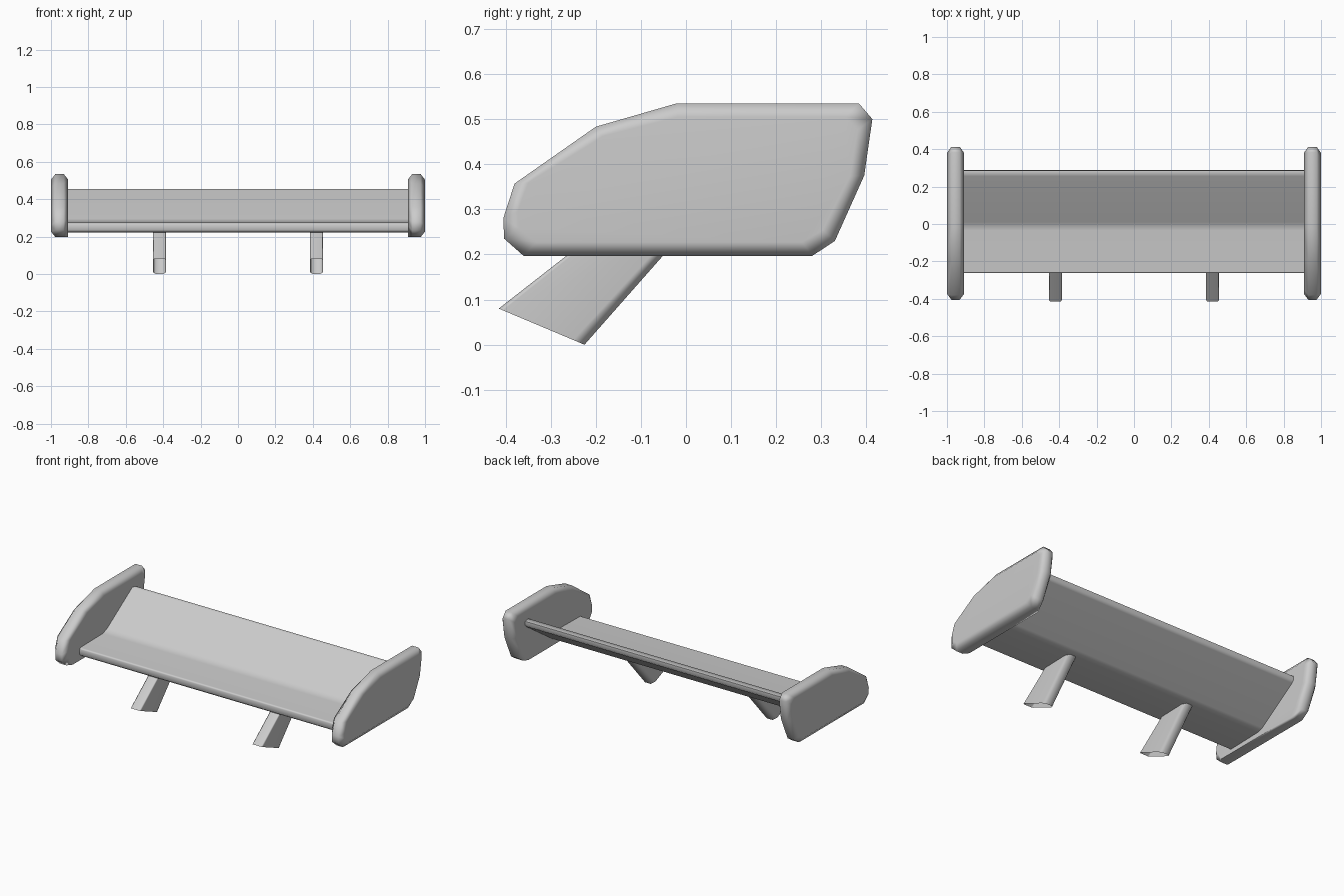
import bpy, bmesh, math

cube = bpy.data.objects.get("Cube")
if cube:
    bpy.data.objects.remove(cube, do_unlink=True)

grey = bpy.data.materials.new("light_grey")
grey.use_nodes = True
COLOUR = (0.6, 0.6, 0.6, 1)
grey.diffuse_color = COLOUR
grey.node_tree.nodes["Principled BSDF"].inputs["Base Color"].default_value = COLOUR


def loft(name, loops, capped=True):
    """Skin a list of matching point loops, optionally closing both ends."""
    bm = bmesh.new()
    rings = [[bm.verts.new(p) for p in loop] for loop in loops]
    for a, b in zip(rings, rings[1:]):
        for i in range(len(a)):
            j = (i + 1) % len(a)
            bm.faces.new((a[i], a[j], b[j], b[i]))
    if capped:
        bm.faces.new(rings[0][::-1])
        bm.faces.new(rings[-1])
    bmesh.ops.recalc_face_normals(bm, faces=bm.faces)
    mesh = bpy.data.meshes.new(name)
    bm.to_mesh(mesh)
    bm.free()
    mesh.materials.append(grey)
    obj = bpy.data.objects.new(name, mesh)
    bpy.context.collection.objects.link(obj)
    bpy.ops.object.select_all(action='DESELECT')
    obj.select_set(True)
    bpy.context.view_layer.objects.active = obj
    bpy.ops.object.shade_smooth_by_angle(angle=math.radians(62))
    obj.modifiers.new("face_normals", 'WEIGHTED_NORMAL').keep_sharp = True
    return obj


# Wing blade: bent section extruded across the span
section = [(-0.25, 0.222), (-0.02, 0.228), (0.02, 0.24), (0.275, 0.412),
           (0.288, 0.425), (0.287, 0.45), (0.255, 0.455), (0.01, 0.295),
           (-0.035, 0.278), (-0.255, 0.275), (-0.263, 0.265), (-0.263, 0.235)]
loft("wing_blade", [[(x, y, z) for y, z in section] for x in (-0.92, 0.92)])

# End plates: outline with chamfered rims, the inner foot kept square
outline = [(-0.36, 0.197), (0.28, 0.197), (0.33, 0.23), (0.395, 0.375),
           (0.413, 0.5), (0.383, 0.535), (-0.02, 0.535), (-0.2, 0.483),
           (-0.38, 0.357), (-0.405, 0.28), (-0.403, 0.235)]


def shrink(square_foot):
    return [(y * 0.92, z if square_foot and z < 0.2 else 0.366 + (z - 0.366) * 0.82)
            for y, z in outline]


for side, label in ((1, "left"), (-1, "right")):
    layers = [(0.908, shrink(True)), (0.932, outline), (0.976, outline), (1.0, shrink(False))]
    loft(label + "_end_plate", [[(side * x, y, z) for y, z in pts] for x, pts in layers])

    # Slanted hollow mount, open at its foot
    def mount_ring(front, rear):
        ring = []
        for t, half in ((0, 0.028), (0.05, 0.035), (0.87, 0.035), (1, 0.02)):
            ring.append((half, t))
        ring += [(-h, t) for h, t in reversed(ring)]
        return [(side * 0.42 + h, front[0] + (rear[0] - front[0]) * t,
                 front[1] + (rear[1] - front[1]) * t) for h, t in ring]

    loft(label + "_mount", [mount_ring((-0.415, 0.08), (-0.225, 0.0)),
                            mount_ring((-0.21, 0.24), (-0.015, 0.238))], capped=False)
